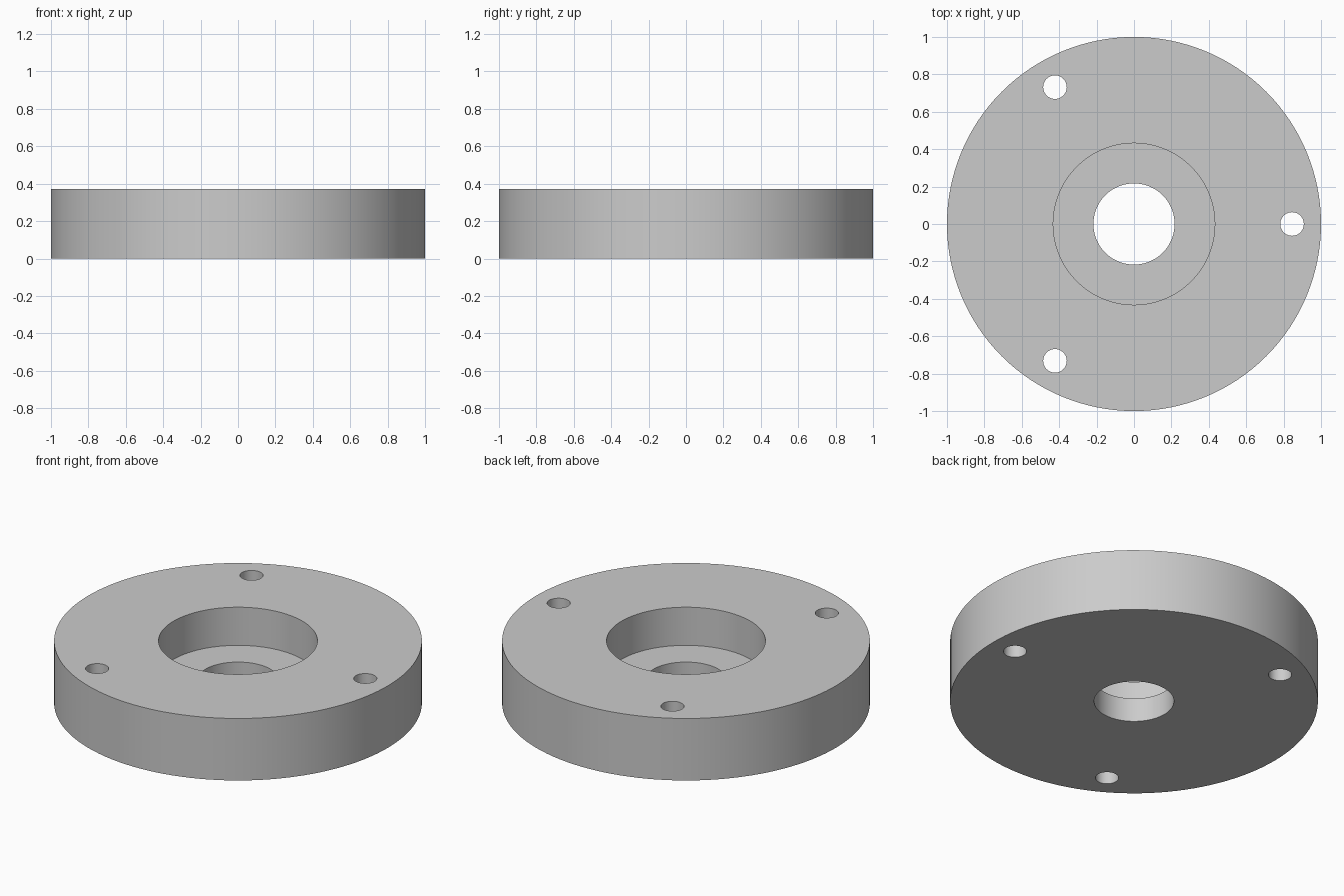
import bpy
import bmesh
from math import cos, sin, tau, radians

cube = bpy.data.objects.get("Cube")
if cube:
    bpy.data.objects.remove(cube)

HEIGHT, LEDGE = 0.372, 0.143
OUTER, RECESS, BORE = 1.0, 0.432, 0.217
HOLE, HOLE_CIRCLE = 0.063, 0.845

grey = bpy.data.materials.new("light grey")
grey.use_nodes = True
colour = (0.6, 0.6, 0.6, 1)
grey.diffuse_color = colour
grey.node_tree.nodes["Principled BSDF"].inputs["Base Color"].default_value = colour


def lathe(name, profile, segments):
    """Revolve a closed (radius, height) profile around z."""
    bm = bmesh.new()
    rings = []
    for i in range(segments):
        a = tau * i / segments
        rings.append([bm.verts.new((r * cos(a), r * sin(a), z)) for r, z in profile])
    for i in range(segments):
        here, there = rings[i], rings[(i + 1) % segments]
        for j in range(len(profile)):
            k = (j + 1) % len(profile)
            bm.faces.new((here[j], there[j], there[k], here[k]))
    bmesh.ops.recalc_face_normals(bm, faces=bm.faces)
    mesh = bpy.data.meshes.new(name)
    bm.to_mesh(mesh)
    bm.free()
    obj = bpy.data.objects.new(name, mesh)
    bpy.context.collection.objects.link(obj)
    return obj


# Round flange with a stepped centre bore
flange = lathe("flange", [(OUTER, 0), (OUTER, HEIGHT), (RECESS, HEIGHT),
                          (RECESS, LEDGE), (BORE, LEDGE), (BORE, 0)], 128)
flange.data.materials.append(grey)

# Three evenly spaced bolt holes
cutters = []
for i in range(3):
    a = tau * i / 3
    bpy.ops.mesh.primitive_cylinder_add(
        vertices=48, radius=HOLE, depth=1,
        location=(HOLE_CIRCLE * cos(a), HOLE_CIRCLE * sin(a), HEIGHT / 2))
    cutter = bpy.context.object
    cutter.name = f"bolt_hole_cutter_{i + 1}"
    cutter.hide_render = True
    cutter.data.materials.append(grey)
    cutters.append(cutter)

bpy.ops.object.select_all(action="DESELECT")
flange.select_set(True)
bpy.context.view_layer.objects.active = flange
for cutter in cutters:
    cut = flange.modifiers.new(cutter.name, "BOOLEAN")
    cut.operation = "DIFFERENCE"
    cut.solver = "EXACT"
    cut.object = cutter
    bpy.ops.object.modifier_apply(modifier=cut.name)
for cutter in cutters:
    bpy.data.objects.remove(cutter)

# Smooth round walls, crisp rims
bpy.ops.object.shade_smooth_by_angle(angle=radians(30))
